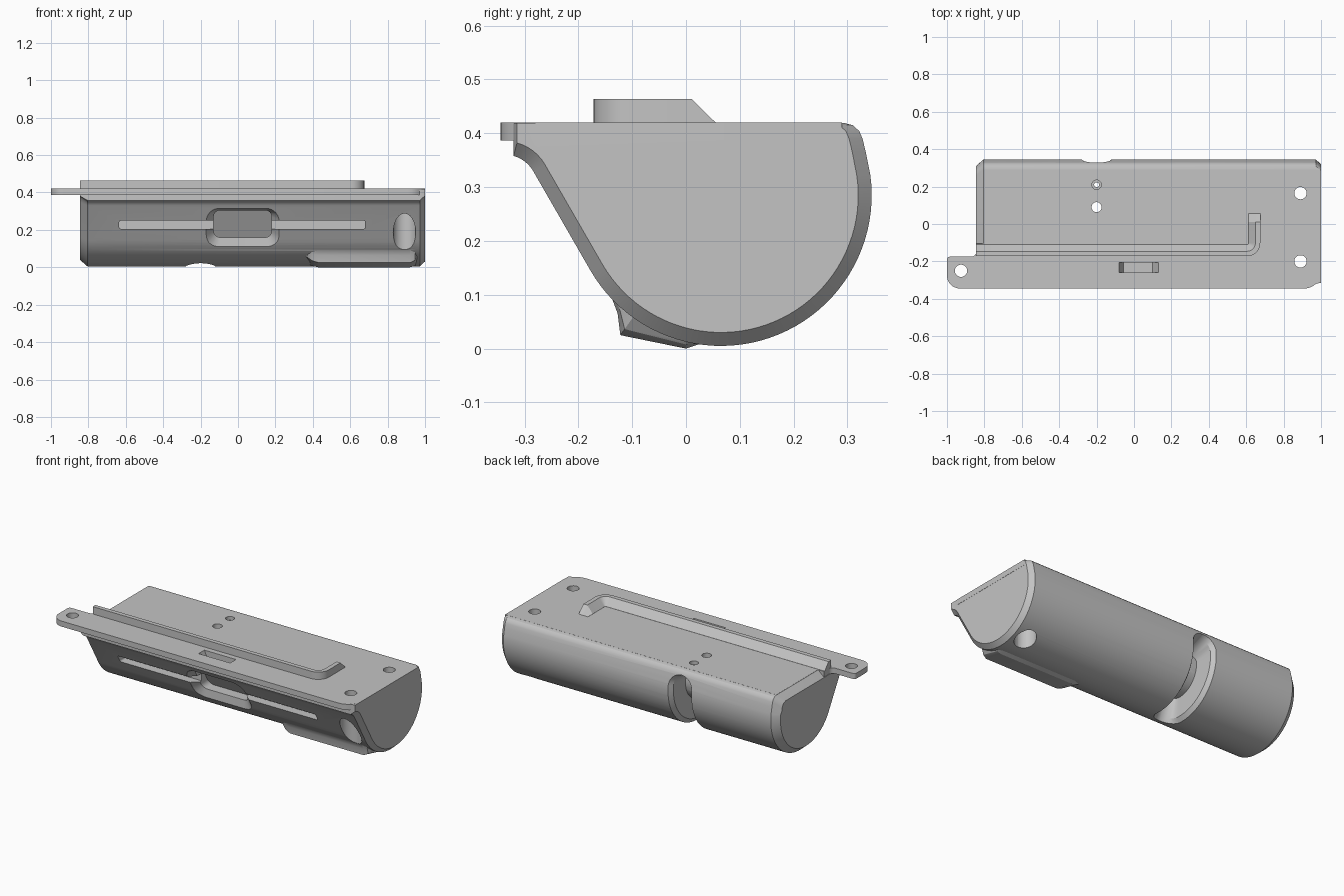
import bpy, bmesh, math
from math import sin, cos, pi, radians

if "Cube" in bpy.data.objects:
    bpy.data.objects.remove(bpy.data.objects["Cube"], do_unlink=True)

grey = bpy.data.materials.new("plain grey")
grey.use_nodes = True
grey.diffuse_color = (0.55, 0.55, 0.55, 1)
grey.node_tree.nodes["Principled BSDF"].inputs["Base Color"].default_value = (0.55, 0.55, 0.55, 1)


def loft(name, rings):
    """Skin closed rings of points and cap both ends."""
    bm = bmesh.new()
    rows = [[bm.verts.new(p) for p in ring] for ring in rings]
    n = len(rows[0])
    for a, b in zip(rows, rows[1:]):
        for i in range(n):
            j = (i + 1) % n
            bm.faces.new((a[i], a[j], b[j], b[i]))
    bm.faces.new(rows[0][::-1])
    bm.faces.new(rows[-1])
    bmesh.ops.recalc_face_normals(bm, faces=bm.faces[:])
    mesh = bpy.data.meshes.new(name)
    bm.to_mesh(mesh)
    bm.free()
    mesh.materials.append(grey)
    ob = bpy.data.objects.new(name, mesh)
    bpy.context.collection.objects.link(ob)
    return ob


def volume(mesh):
    bm = bmesh.new()
    bm.from_mesh(mesh)
    size = abs(bm.calc_volume())
    bm.free()
    return size


def combine(target, tool, operation="DIFFERENCE"):
    """Apply a boolean; try the next solver if one loses the solid."""
    tool.hide_render = True
    before = target.data.copy()
    for solver in ("EXACT", "MANIFOLD", "FLOAT"):
        mod = target.modifiers.new("combine", "BOOLEAN")
        mod.object, mod.operation, mod.solver = tool, operation, solver
        bpy.context.view_layer.objects.active = target
        bpy.ops.object.modifier_apply(modifier=mod.name)
        if abs(volume(target.data) / volume(before) - 1) < 0.1:
            break
        target.data = before.copy()
    bpy.data.objects.remove(tool, do_unlink=True)


def arc(cx, cy, r, start, end, n=8):
    steps = [radians(start + (end - start) * i / n) for i in range(n + 1)]
    return [(cx + r * cos(a), cy + r * sin(a)) for a in steps]


def prism(name, outline, z0, z1):
    return loft(name, [[(x, y, z) for x, y in outline] for z in (z0, z1)])


def drill(x, y, r, z0, z1):
    combine(body, prism("drill", arc(x, y, r, 0, 345, 23), z0, z1))


def rounded_rect(x0, x1, z0, z1, r):
    return (arc(x1 - r, z1 - r, r, 0, 90) + arc(x0 + r, z1 - r, r, 90, 180)
            + arc(x0 + r, z0 + r, r, 180, 270) + arc(x1 - r, z0 + r, r, 270, 360))


def slope_y(z):
    return -0.177 - (z - 0.145) * 0.577


CY, CZ, R = 0.065, 0.285, 0.28


def section(x, inset, drop):
    """Housing cross-section, shrunk by inset and lowered at the top by drop."""
    top = 0.4195 - drop
    fillet = [(y, min(z, top - 0.004)) for y, z in arc(-0.336, 0.3, 0.06 + inset, 75, 30, 6)]
    back = [(0.334, 0.365), (0.328, 0.39), (0.322, 0.404), (0.31, 0.415), (0.293, 0.4195)]
    points = [(fillet[0][0], top)] + fillet + arc(CY, CZ, R - inset, -150, 8, 44)
    points += [(y - inset, z - drop) for y, z in back]
    return [(x, y, z) for y, z in points]


# Half-round housing with a sloping front and bevelled ends
body = loft("housing", [section(-0.845, 0.035, 0.035), section(-0.805, 0, 0),
                        section(0.972, 0, 0), section(0.999, 0.025, 0)])

# Mounting plate with a side tab
plate = arc(-0.93, -0.275, 0.07, 180, 270) + arc(0.91, -0.255, 0.09, 270, 360)
plate += [(1, 0.29), (-0.803, 0.29), (-0.803, -0.105), (-0.844, -0.105)]
plate += arc(-0.869, -0.15, 0.025, 0, -90, 4) + arc(-0.985, -0.19, 0.015, 90, 180, 4)
combine(body, prism("plate", plate, 0.387, 0.42), "UNION")

# Flared foot along the lower front edge
outer = [(-0.14, 0.1), (-0.127, 0.065), (-0.122, 0.025), (0.0, 0.0), (0.06, 0.02), (0.0, 0.13)]
inner = [(-0.12, 0.11), (-0.11, 0.09), (-0.09, 0.07), (0.0, 0.03), (0.06, 0.03), (0.0, 0.13)]
rings = []
for x, t in ((0.34, 0), (0.37, 0.35), (0.395, 0.75), (0.43, 1), (0.92, 1), (0.945, 0.75), (0.965, 0)):
    rings.append([(x, a + (c - a) * t, b + (d - b) * t)
                  for (a, b), (c, d) in zip(inner, outer)])
combine(body, loft("foot", rings), "UNION")

# Front slot and flared window
combine(body, loft("slot", [[(x, y, z) for x, z in rounded_rect(-0.635, 0.68, 0.205, 0.25, 0.01)]
                            for y in (-0.4, -0.16)]))
wide = rounded_rect(-0.17, 0.22, 0.105, 0.315, 0.07)
narrow = rounded_rect(-0.13, 0.18, 0.16, 0.305, 0.035)
combine(body, loft("window", [[(x, slope_y(z) + d, z) for x, z in ring]
                              for ring, d in ((wide, -0.05), (wide, 0), (narrow, 0.035), (narrow, 0.1))]))

# Curved thumb slot around the back, with rounded ends and a bevelled rim
END = 0.28
TOP, LOW = radians(22), radians(-110)
quarter = [0.05 + (pi / 2 - 0.05) * i / 6 for i in range(7)]
stations = [(TOP - END * (1 - cos(q)), sin(q)) for q in quarter]
span = LOW - TOP + 2 * END
stations += [(TOP - END + span * i / 16, 1) for i in range(1, 16)]
stations += [(LOW + END * (1 - cos(q)), sin(q)) for q in reversed(quarter)]
cut = [(0.1, 0.31), (0.06, 0.255), (0.06, 0.14)]
cut += [(-w, r) for w, r in reversed(cut)]
combine(body, loft("thumb_slot", [[(-0.2 + w * f, CY + r * cos(a), CZ + r * sin(a)) for w, r in cut]
                                  for a, f in stations]))

# Mounting holes, two with wide bores below the plate
for x, y in ((0.89, 0.165), (0.89, -0.2), (-0.925, -0.25)):
    drill(x, y, 0.033, 0.3, 0.5)
    if x > 0:
        drill(x, y, 0.06, -0.1, 0.36)

# Small holes above the thumb slot
drill(-0.2, 0.09, 0.027, 0.1, 0.5)
drill(-0.2, 0.21, 0.013, 0.2, 0.5)
drill(-0.2, 0.21, 0.025, 0.4, 0.5)

# Shallow top recess with sloped ends
combine(body, loft("recess", [[(a, -0.26, z), (b, -0.26, z), (b, -0.205, z), (a, -0.205, z)]
                              for a, b, z in ((-0.08, 0.13, 0.45), (-0.08, 0.13, 0.42), (-0.055, 0.1, 0.365))]))

# Raised guide rail: straight run, rounded corner, short leg with a ramped tip
path = [(-0.845, -0.172, 0, 1)]
path += [(x, y, radians(90 * i / 8), 1) for i, (x, y) in enumerate(arc(0.605, -0.102, 0.07, -90, 0))]
path += [(0.675, 0.01, pi / 2, 1), (0.675, 0.055, pi / 2, 0)]
rings = []
for x, y, a, rise in path:
    rings.append([(x - sin(a) * d, y + cos(a) * d, 0.41 + 0.01 * (h > 0) + 0.044 * h * rise)
                  for d, h in ((0, 0), (0.062, 0), (0.062, 0.01), (0.026, 1), (0, 1))])
rail = loft("guide_rail", rings)

for ob in (body, rail):
    bpy.ops.object.select_all(action="DESELECT")
    ob.select_set(True)
    bpy.context.view_layer.objects.active = ob
    bpy.ops.object.shade_smooth_by_angle(angle=radians(25))
